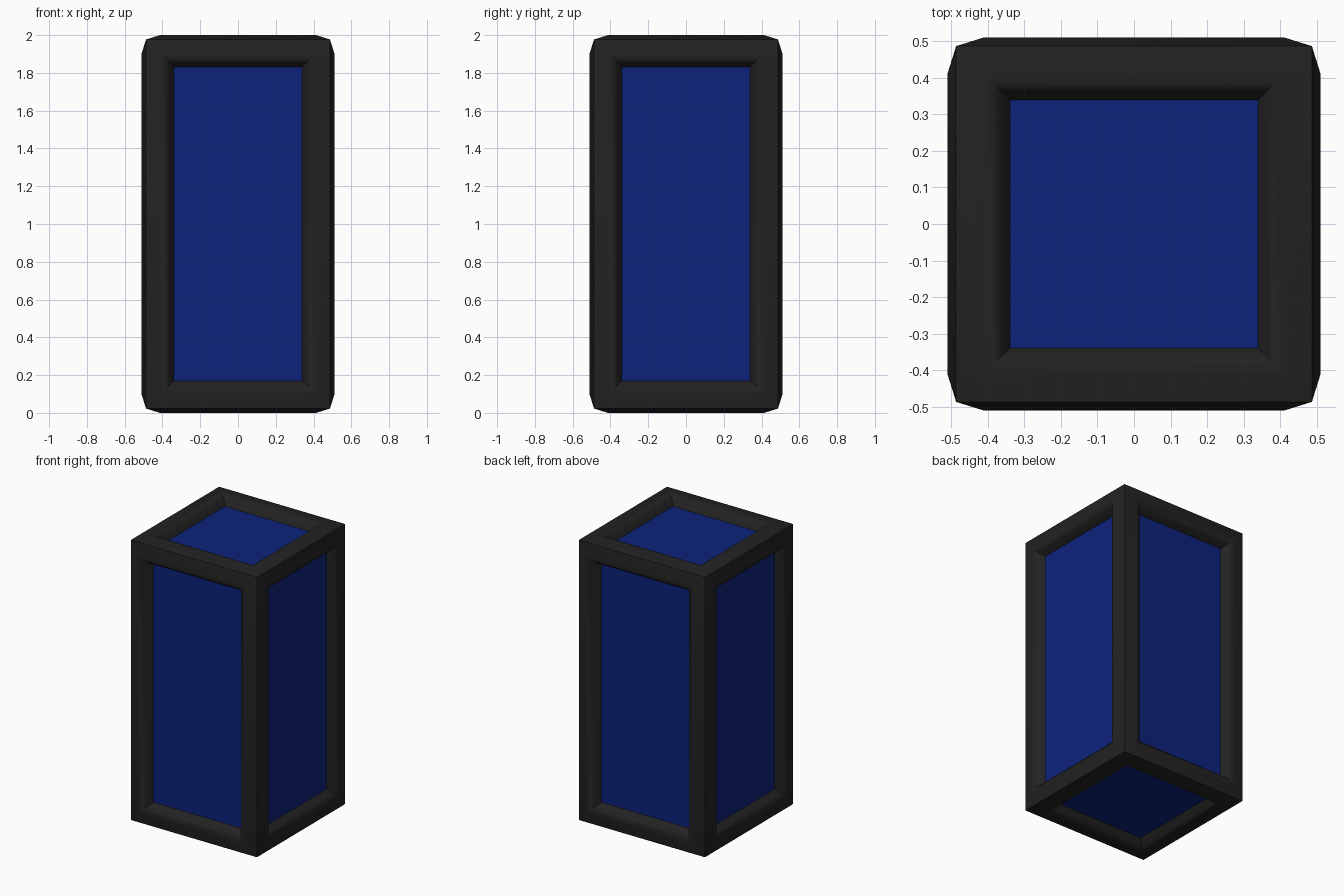
import bpy, bmesh, math
from mathutils import Vector

cube = bpy.data.objects.get("Cube")
if cube:
    bpy.data.objects.remove(cube, do_unlink=True)

HALF = Vector((0.487, 0.487, 0.977))   # half size at the frame corners
CENTRE = Vector((0, 0, 1))
# Frame profile: (inset from the corner edge, height above the corner plane)
PROFILE = [(0, 0), (0.074, 0.023), (0.102, 0.019), (0.122, 0), (0.147, -0.042)]


def make_material(name, colour):
    mat = bpy.data.materials.new(name)
    mat.use_nodes = True
    mat.diffuse_color = colour
    mat.node_tree.nodes["Principled BSDF"].inputs["Base Color"].default_value = colour
    return mat


def ring(bm, axis, side, inset, height):
    """Rectangle of vertices on one side of the box."""
    u, v = (axis + 1) % 3, (axis + 2) % 3
    verts = []
    for su, sv in ((-1, -1), (1, -1), (1, 1), (-1, 1)):
        p = Vector()
        p[axis] = side * (HALF[axis] + height)
        p[u] = su * (HALF[u] - inset)
        p[v] = sv * (HALF[v] - inset)
        verts.append(bm.verts.new(p + CENTRE))
    return verts


def finish(bm, name, mat):
    bmesh.ops.remove_doubles(bm, verts=bm.verts, dist=0.0001)
    mesh = bpy.data.meshes.new(name)
    bm.to_mesh(mesh)
    bm.free()
    mesh.materials.append(mat)
    obj = bpy.data.objects.new(name, mesh)
    bpy.context.collection.objects.link(obj)
    return obj


black = make_material("frame black", (0.016, 0.016, 0.016, 1))
blue = make_material("panel blue", (0.004, 0.016, 0.2, 1))

frame_bm, panel_bm = bmesh.new(), bmesh.new()
for axis in range(3):
    for side in (-1, 1):
        # Raised frame moulding around this side
        rings = [ring(frame_bm, axis, side, *step) for step in PROFILE]
        for outer, inner in zip(rings, rings[1:]):
            for i in range(4):
                j = (i + 1) % 4
                quad = [outer[i], outer[j], inner[j], inner[i]]
                frame_bm.faces.new(quad[::side])
        # Recessed flat panel
        panel_bm.faces.new(ring(panel_bm, axis, side, *PROFILE[-1])[::side])

frame = finish(frame_bm, "frame", black)
panels = finish(panel_bm, "recessed_panels", blue)

# Smooth moulding with crisp box edges
bpy.ops.object.select_all(action='DESELECT')
frame.select_set(True)
bpy.context.view_layer.objects.active = frame
bpy.ops.object.shade_smooth_by_angle(angle=math.radians(40))
